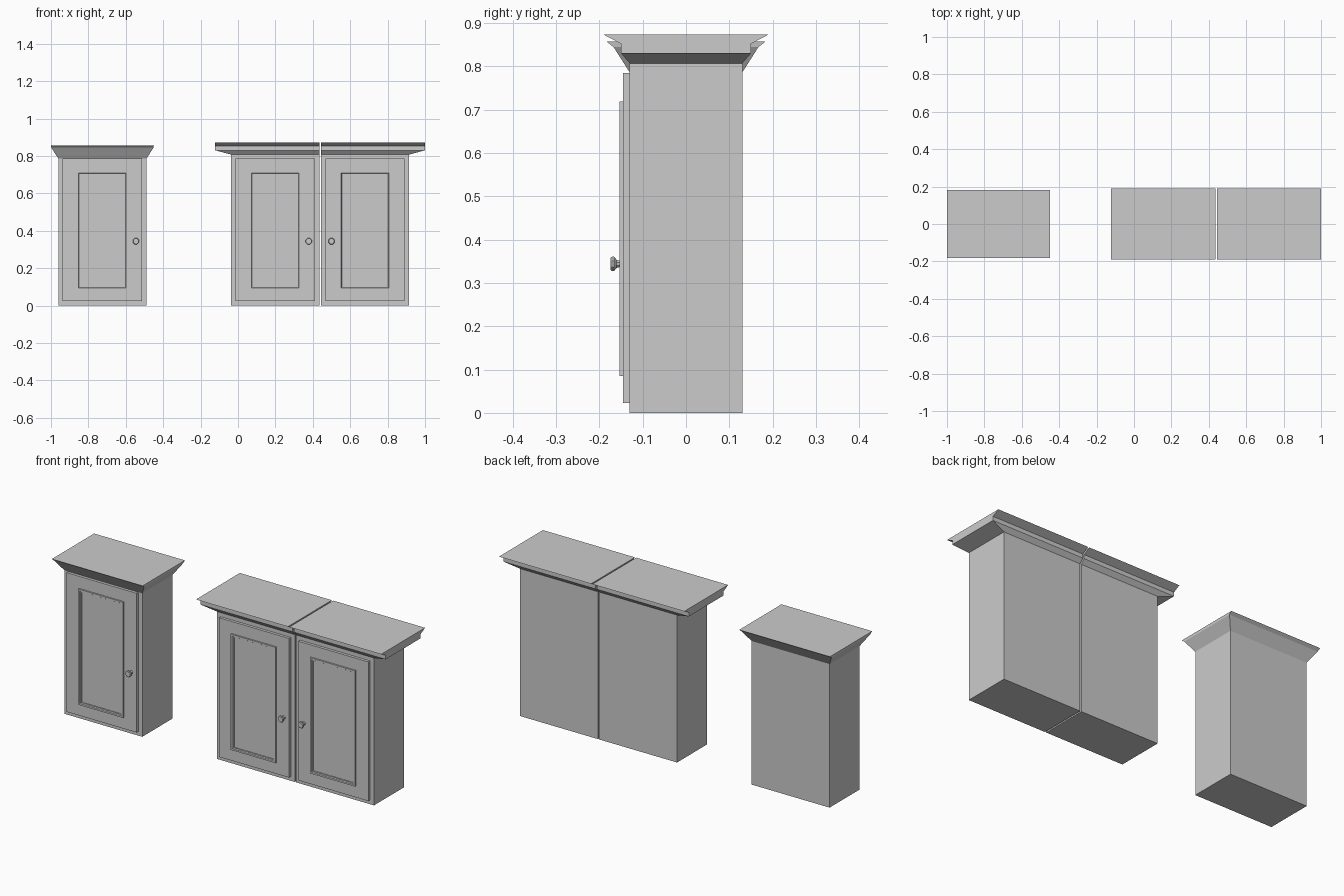
import bpy, bmesh, math

if "Cube" in bpy.data.objects:
    bpy.data.objects.remove(bpy.data.objects["Cube"])


def loft(name, rings, cap_start=True, cap_end=True):
    """Skin a list of equal-length point rings into one mesh object."""
    bm = bmesh.new()
    loops = [[bm.verts.new(p) for p in ring] for ring in rings]
    n = len(loops[0])
    for a, b in zip(loops, loops[1:]):
        for i in range(n):
            j = (i + 1) % n
            bm.faces.new((a[i], a[j], b[j], b[i]))
    if cap_start:
        bm.faces.new(loops[0])
    if cap_end:
        bm.faces.new(loops[-1])
    bmesh.ops.recalc_face_normals(bm, faces=bm.faces)
    mesh = bpy.data.meshes.new(name)
    bm.to_mesh(mesh)
    bm.free()
    obj = bpy.data.objects.new(name, mesh)
    bpy.context.collection.objects.link(obj)
    return obj


def flat_ring(x0, x1, hy, z):
    return [(x0, -hy, z), (x1, -hy, z), (x1, hy, z), (x0, hy, z)]


def front_ring(cx, hx, cz, hz, y):
    return [(cx - hx, y, cz - hz), (cx + hx, y, cz - hz),
            (cx + hx, y, cz + hz), (cx - hx, y, cz + hz)]


HALF, DEPTH = 0.236, 0.13


def cabinet(label, cx, knob_side, crown):
    # carcass
    loft(label + "_body", [flat_ring(cx - HALF, cx + HALF, DEPTH, z) for z in (0, 0.807)])
    # door slab
    loft(label + "_door", [front_ring(cx, 0.212, 0.404, 0.381, y) for y in (-DEPTH, -0.145)])
    # raised moulding around the flat panel: (inset, y)
    profile = [(0, -0.144), (0, -0.153), (0.009, -0.153), (0.012, -0.148),
               (0.016, -0.148), (0.016, -0.144)]
    loft(label + "_panel_moulding",
         [front_ring(cx, 0.136 - d, 0.402, 0.317 - d, y) for d, y in profile], False, False)
    # turned eight-sided knob: (radius, y)
    kx = cx + knob_side * 0.179
    turned = [(0.011, -0.144), (0.008, -0.153), (0.010, -0.160),
              (0.018, -0.166), (0.018, -0.171), (0.015, -0.174)]
    angles = [math.radians(22.5 + 45 * i) for i in range(8)]
    loft(label + "_knob", [[(kx + r * math.cos(a), y, 0.344 + r * math.sin(a)) for a in angles]
                           for r, y in turned])
    # crown: (left overhang, right overhang, half depth, z)
    loft(label + "_crown", [flat_ring(cx - HALF - l, cx + HALF + r, hy, z)
                            for l, r, hy, z in crown])


# single cabinet with a flared crown on all sides
flared = [(0, 0, 0.13, 0.786), (0.037, 0.037, 0.167, 0.844), (0.039, 0.039, 0.183, 0.857)]
cabinet("single", -0.725, 1, flared)

# pair of cabinets whose stepped crowns meet flush at the seam
stepped = [(0, 0.13, 0.807), (0.085, 0.15, 0.83), (0.085, 0.15, 0.852), (0.085, 0.19, 0.873)]
cabinet("pair_left", 0.199, 1, [(o, 0, hy, z) for o, hy, z in stepped])
cabinet("pair_right", 0.679, -1, [(0, o, hy, z) for o, hy, z in stepped])
